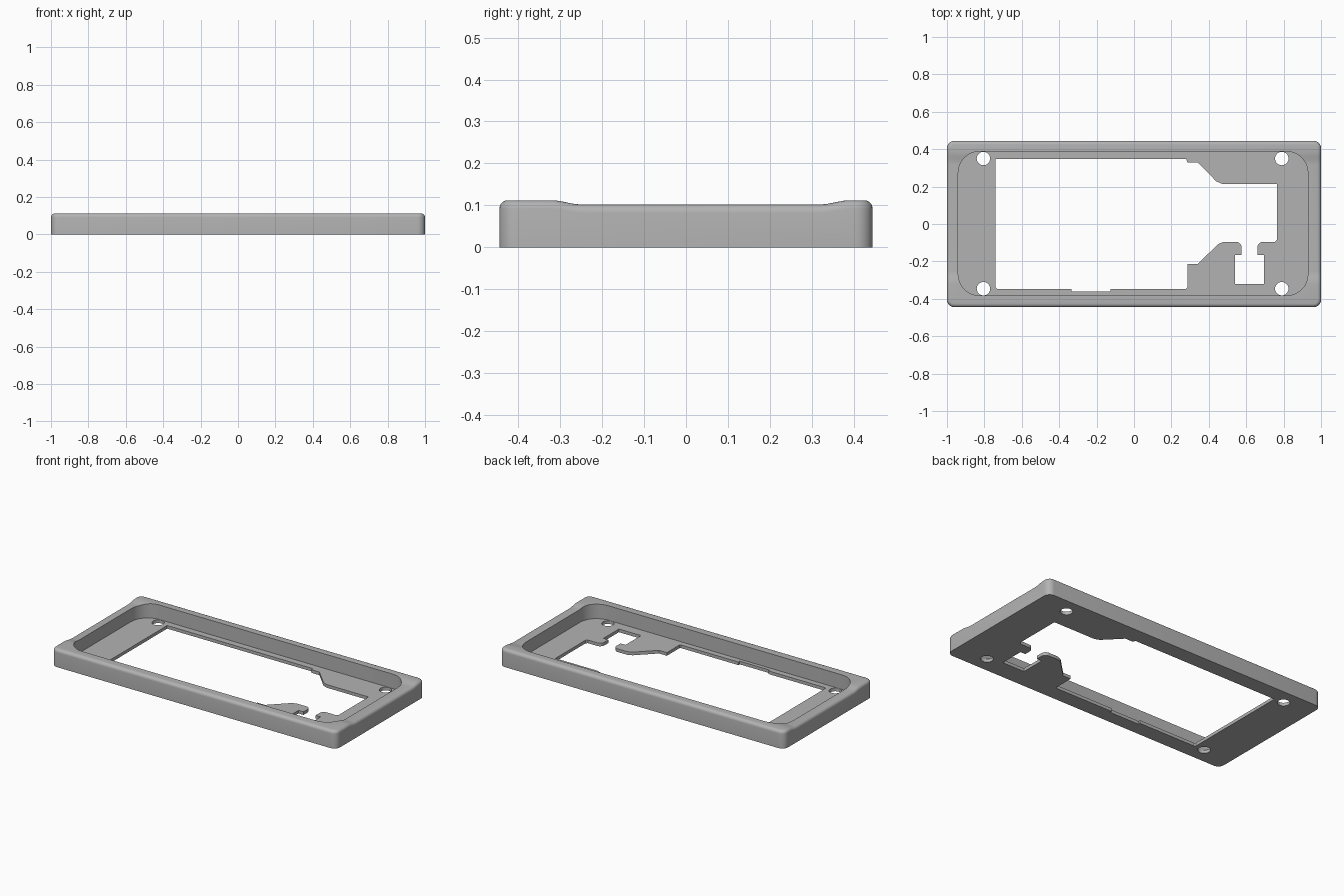
import bpy, bmesh, math

cube = bpy.data.objects.get("Cube")
if cube:
    bpy.data.objects.remove(cube, do_unlink=True)

HALF_X, HALF_Y = 1.0, 0.445
TOP, DIP, FLOOR = 0.112, 0.102, 0.02

grey = bpy.data.materials.new("plain grey")
grey.use_nodes = True
colour = (0.45, 0.45, 0.45, 1)
grey.diffuse_color = colour
grey.node_tree.nodes["Principled BSDF"].inputs["Base Color"].default_value = colour


def prism(name, points, depth):
    """Extrude a closed outline of 3D points by a depth vector."""
    bm = bmesh.new()
    face = bm.faces.new([bm.verts.new(p) for p in points])
    extruded = bmesh.ops.extrude_face_region(bm, geom=[face])["geom"]
    verts = [g for g in extruded if isinstance(g, bmesh.types.BMVert)]
    bmesh.ops.translate(bm, verts=verts, vec=depth)
    bmesh.ops.recalc_face_normals(bm, faces=bm.faces)
    mesh = bpy.data.meshes.new(name)
    bm.to_mesh(mesh)
    bm.free()
    obj = bpy.data.objects.new(name, mesh)
    bpy.context.collection.objects.link(obj)
    obj.data.materials.append(grey)
    return obj


def arc(cx, cy, r, start, end, steps=8):
    angles = [math.radians(start + (end - start) * i / steps) for i in range(steps + 1)]
    return [(cx + r * math.cos(a), cy + r * math.sin(a)) for a in angles]


def ramp(y0, z0, y1, z1, steps=5):
    """Smooth S-shaped step between two heights."""
    result = []
    for i in range(steps + 1):
        t = i / steps
        result.append((y0 + (y1 - y0) * t, z0 + (z1 - z0) * t * t * (3 - 2 * t)))
    return result


def cut(target, outline, z0, name):
    cutter = prism(name, [(x, y, z0) for x, y in outline], (0, 0, 0.4))
    cutter.hide_render = True
    mod = target.modifiers.new(name, "BOOLEAN")
    mod.operation = "DIFFERENCE"
    mod.solver = "EXACT"
    mod.object = cutter
    bpy.context.view_layer.objects.active = target
    bpy.ops.object.modifier_apply(modifier=name)
    bpy.data.objects.remove(cutter, do_unlink=True)


# Body: side profile with lowered short ends, run along the length
profile = [(-HALF_Y, 0), (HALF_Y, 0), (HALF_Y, TOP)]
profile += ramp(0.39, TOP, 0.32, DIP) + ramp(-0.25, DIP, -0.32, TOP)
profile += [(-HALF_Y, TOP)]
frame = prism("bezel_frame", [(-HALF_X, y, z) for y, z in profile], (2 * HALF_X, 0, 0))

# Rounded upright corners, then a rounded top outer edge
bm = bmesh.new()
bm.from_mesh(frame.data)
upright = [e for e in bm.edges
           if abs(e.verts[0].co.z - e.verts[1].co.z) > 0.05]
bmesh.ops.bevel(bm, geom=upright, offset=0.04, segments=6, profile=0.5, affect="EDGES")
bm.normal_update()
rim = []
for e in bm.edges:
    slopes = sorted(abs(f.normal.z) for f in e.link_faces)
    if e.verts[0].co.z > 0.05 and e.verts[1].co.z > 0.05 and slopes[0] < 0.1 and slopes[1] > 0.9:
        rim.append(e)
bmesh.ops.bevel(bm, geom=rim, offset=0.02, segments=5, profile=0.5, affect="EDGES")
bm.to_mesh(frame.data)
bm.free()

# Recess with rounded corners above the floor plate
left, right, front, back, r = -0.94, 0.93, -0.383, 0.388, 0.115
recess = (arc(right - r, back - r, r, 0, 90) + arc(left + r, back - r, r, 90, 180)
          + arc(left + r, front + r, r, 180, 270) + arc(right - r, front + r, r, 270, 360))
cut(frame, recess, FLOOR, "recess")

# Window through the floor plate with tabs and notches
window = [(-0.74, 0.347), (0.28, 0.347), (0.285, 0.33), (0.34, 0.33),
          (0.44, 0.228), (0.47, 0.215), (0.765, 0.215), (0.765, -0.085), (0.755, -0.095)]
window += arc(0.69, -0.125, 0.03, 90, 180, 5)
window += [(0.66, -0.165), (0.695, -0.165), (0.695, -0.32), (0.54, -0.32),
           (0.54, -0.165), (0.575, -0.165)]
window += arc(0.545, -0.125, 0.03, 0, 90, 5)
window += [(0.48, -0.095), (0.45, -0.107), (0.34, -0.215), (0.285, -0.215),
           (0.285, -0.34), (0.278, -0.347), (-0.125, -0.347), (-0.125, -0.36),
           (-0.335, -0.36), (-0.335, -0.347), (-0.733, -0.347), (-0.74, -0.34)]
cut(frame, window, -0.2, "window")

# Screw holes near the four corners
for x in (-0.805, 0.79):
    for y in (-0.346, 0.35):
        cut(frame, arc(x, y, 0.036, 0, 345, 23), -0.3 + FLOOR / 2 - 0.08, "screw_hole")

# Smooth curves, crisp edges
bpy.ops.object.select_all(action="DESELECT")
frame.select_set(True)
bpy.context.view_layer.objects.active = frame
bpy.ops.object.shade_smooth_by_angle(angle=math.radians(30))
